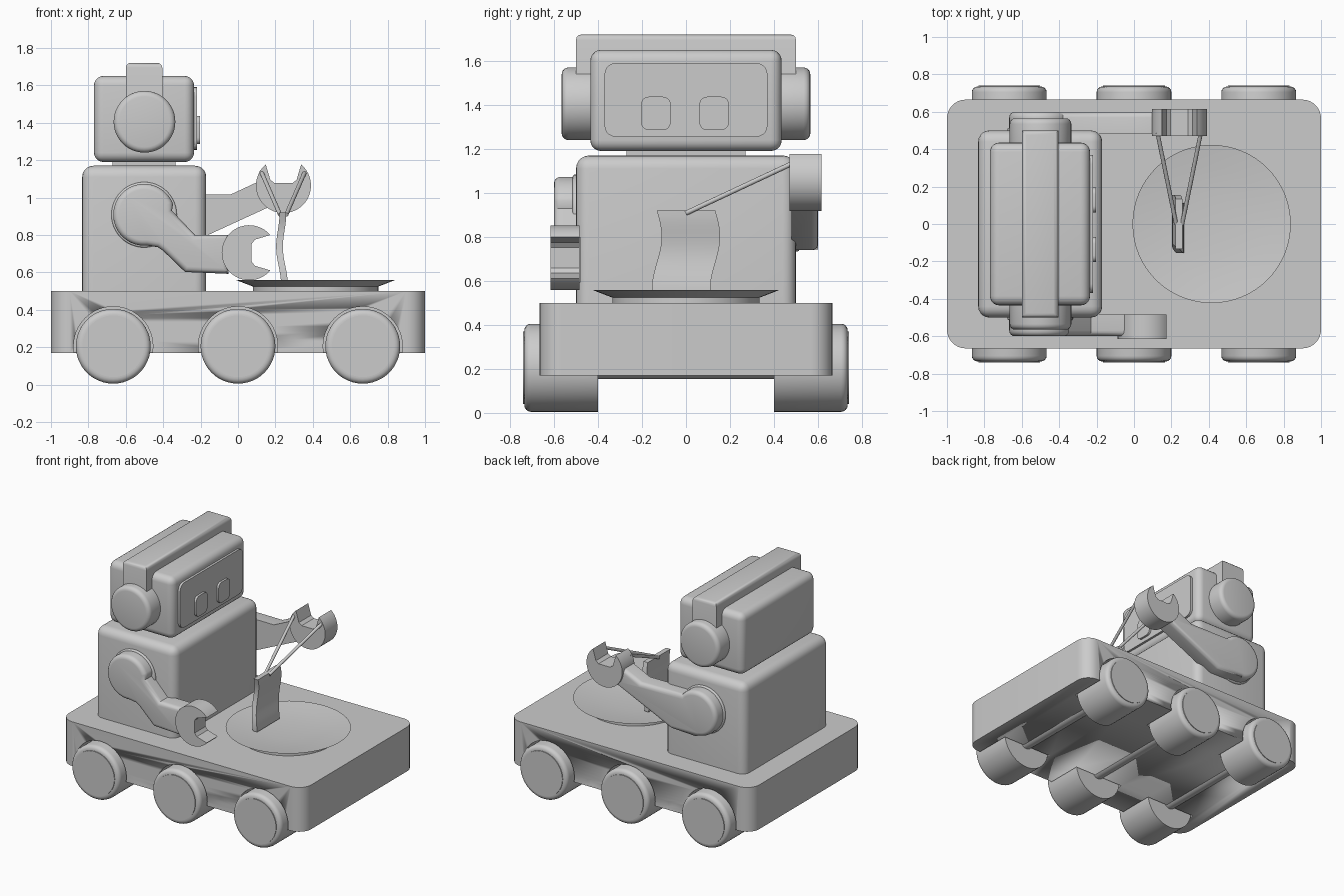
import bpy, bmesh
from math import sin, cos, pi, radians
from mathutils import Vector, Matrix

if "Cube" in bpy.data.objects:
    bpy.data.objects.remove(bpy.data.objects["Cube"], do_unlink=True)

grey = bpy.data.materials.new("plain_grey")
grey.use_nodes = True
grey.diffuse_color = (0.6, 0.6, 0.6, 1)
grey.node_tree.nodes["Principled BSDF"].inputs["Base Color"].default_value = (0.6, 0.6, 0.6, 1)


def finish(name, bm, smooth=True):
    """Turn a bmesh into a shaded object."""
    bmesh.ops.recalc_face_normals(bm, faces=bm.faces)
    mesh = bpy.data.meshes.new(name)
    bm.to_mesh(mesh)
    bm.free()
    mesh.materials.append(grey)
    ob = bpy.data.objects.new(name, mesh)
    bpy.context.collection.objects.link(ob)
    if smooth:
        bpy.ops.object.select_all(action="DESELECT")
        ob.select_set(True)
        bpy.context.view_layer.objects.active = ob
        bpy.ops.object.shade_smooth_by_angle(angle=radians(35))
    return ob


def box(name, lo, hi, radius=0, rule=lambda a, b: True, segments=5):
    """Box between two corners; edges chosen by the rule are rounded."""
    lo, hi = Vector(lo), Vector(hi)
    bm = bmesh.new()
    bmesh.ops.create_cube(bm, size=1)
    for v in bm.verts:
        v.co = Vector((lo[i] + (v.co[i] + 0.5) * (hi[i] - lo[i]) for i in range(3)))
    if radius:
        edges = [e for e in bm.edges if rule(e.verts[0].co, e.verts[1].co)]
        bmesh.ops.bevel(bm, geom=edges, offset=radius, segments=segments,
                        profile=0.5, affect="EDGES")
    return finish(name, bm)


def prism(name, outline, y_in, y_out, radius=0):
    """Extrude an (x, z) outline along y and round its outer rim."""
    bm = bmesh.new()
    face = bm.faces.new([bm.verts.new((x, y_in, z)) for x, z in outline])
    new = bmesh.ops.extrude_face_region(bm, geom=[face], use_keep_orig=True)["geom"]
    for v in new:
        if isinstance(v, bmesh.types.BMVert):
            v.co.y = y_out
    if radius:
        rim = [e for e in bm.edges if all(abs(v.co.y - y_out) < 1e-5 for v in e.verts)]
        bmesh.ops.bevel(bm, geom=rim, offset=radius, segments=4, profile=0.5,
                        affect="EDGES", clamp_overlap=False)
    return finish(name, bm)


def arc(cx, cz, r, start=0, end=360, steps=48):
    count = steps if end - start == 360 else steps + 1
    return [(cx + r * cos(radians(start + (end - start) * i / steps)),
             cz + r * sin(radians(start + (end - start) * i / steps))) for i in range(count)]


def rod(name, a, b, r):
    a, b = Vector(a), Vector(b)
    bm = bmesh.new()
    turn = (b - a).to_track_quat("Z", "Y").to_matrix().to_4x4()
    bmesh.ops.create_cone(bm, cap_ends=True, segments=20, radius1=r, radius2=r,
                          depth=(b - a).length,
                          matrix=Matrix.Translation((a + b) / 2) @ turn)
    return finish(name, bm)


def vertical(a, b):
    return abs(a.z - b.z) > 0.01


# Cart with wheel wells, wheels and axles
cart = box("cart_base", (-1, -0.665, 0.17), (1, 0.665, 0.5), 0.1, vertical, 8)
WHEEL_Z = 0.205
for label, x in (("rear", -0.667), ("middle", 0), ("front", 0.667)):
    rod(label + "_axle", (x, -0.42, WHEEL_Z), (x, 0.42, WHEEL_Z), 0.05)
    for side, s in (("left", 1), ("right", -1)):
        part = f"{label}_{side}"
        well = prism(part + "_well_cutter", arc(x, WHEEL_Z, 0.212), s * 0.39, s * 0.8)
        well.hide_render = True
        well.hide_set(True)
        cut = cart.modifiers.new(part + "_well", "BOOLEAN")
        cut.operation, cut.object, cut.solver = "DIFFERENCE", well, "EXACT"
        prism(part + "_wheel", arc(x, WHEEL_Z, 0.2), s * 0.4, s * 0.735, 0.03)
        prism(part + "_hubcap", arc(x, WHEEL_Z, 0.165), s * 0.73, s * 0.74)

# Torso, neck and head
box("torso", (-0.833, -0.5, 0.5), (-0.17, 0.5, 1.17), 0.06,
    lambda a, b: max(a.z, b.z) > 1)
box("neck", (-0.67, -0.27, 1.15), (-0.335, 0.27, 1.21))
box("head", (-0.77, -0.435, 1.19), (-0.235, 0.435, 1.65), 0.05)
box("head_band", (-0.6, -0.5, 1.38), (-0.405, 0.5, 1.72), 0.025,
    lambda a, b: min(a.z, b.z) > 1.5, 3)


def along_x(a, b):
    return abs(a.x - b.x) > 0.001


box("face_screen", (-0.25, -0.37, 1.255), (-0.218, 0.37, 1.59), 0.05, along_x)
for side, y in (("left", 0.128), ("right", -0.137)):
    box(side + "_eye", (-0.23, y - 0.067, 1.285), (-0.202, y + 0.067, 1.437), 0.035, along_x)
for side, s in (("left", 1), ("right", -1)):
    prism(side + "_ear", arc(-0.5, 1.405, 0.165), s * 0.42, s * 0.565, 0.03)

# Arms: round shoulder flowing into a bent forearm
SHOULDER = (-0.502, 0.908, 0.165)
lower_arm = [(-0.43, 0.735), (-0.4, 0.715), (-0.283, 0.602), (-0.05, 0.592),
             (-0.05, 0.8), (-0.23, 0.8), (-0.353, 0.93)]
raised_arm = [(-0.29, 0.74), (0.2, 0.965), (0.13, 1.095), (-0.04, 1.016)]
prism("right_arm", arc(*SHOULDER, 20, 275) + lower_arm, -0.48, -0.6, 0.03)
prism("left_arm", arc(*SHOULDER, 42, 270) + raised_arm, 0.48, 0.6, 0.03)
for side, s in (("left", 1), ("right", -1)):
    prism(side + "_shoulder_flange", arc(SHOULDER[0], SHOULDER[1], 0.175),
          s * 0.49, s * 0.515, 0.01)


def claw(name, cx, cz, angle, y_in, y_out):
    """Round open-ended grip, its notch facing the given angle."""
    shape = arc(0, 0, 0.147, 40, 320)
    shape += [(0.03, -0.07), (0.013, -0.047), (0.013, 0.047), (0.03, 0.07)]
    c, s = cos(radians(angle)), sin(radians(angle))
    prism(name, [(cx + c * u - s * v, cz + s * u + c * v) for u, v in shape], y_in, y_out)


claw("right_hand", 0.06, 0.705, 0, -0.485, -0.615)
claw("left_hand", 0.243, 1.064, 90, 0.47, 0.615)

# Two sticks from the raised hand to the food strip
for label, x0, x1 in (("rear", 0.125, 0.225), ("front", 0.358, 0.258)):
    rod(label + "_stick", (x0, 0.49, 1.137), (x1, 0, 0.908), 0.011)

# Hanging wavy strip
bm = bmesh.new()
rows = []
for i in range(17):
    t = i / 16
    shift = 0.022 * sin(1.6 * pi * t)
    x = 0.24 - 0.022 * sin(pi * t) ** 2 + 0.008 * t
    z = 0.92 - 0.38 * t
    rows.append([bm.verts.new((x + dx, dy + shift, z))
                 for dx, dy in ((-0.018, -0.133), (0.018, -0.133),
                                (0.018, 0.133), (-0.018, 0.133))])
for a, b in zip(rows, rows[1:]):
    for k in range(4):
        n = (k + 1) % 4
        bm.faces.new((a[k], a[n], b[n], b[k]))
bm.faces.new(rows[0])
bm.faces.new(rows[-1])
finish("food_strip", bm)

# Shallow dish turned from a profile
bm = bmesh.new()
profile = [(0, 0.528), (0.15, 0.53), (0.3, 0.541), (0.423, 0.558),
           (0.335, 0.524), (0.335, 0.495)]
points = [bm.verts.new((0.415 + r, 0, z)) for r, z in profile]
ring = [bm.edges.new(pair) for pair in zip(points, points[1:])]
bmesh.ops.spin(bm, geom=points + ring, cent=(0.415, 0, 0), axis=(0, 0, 1),
               angle=2 * pi, steps=64, use_merge=True)
bmesh.ops.remove_doubles(bm, verts=bm.verts, dist=1e-4)
finish("dish", bm)
